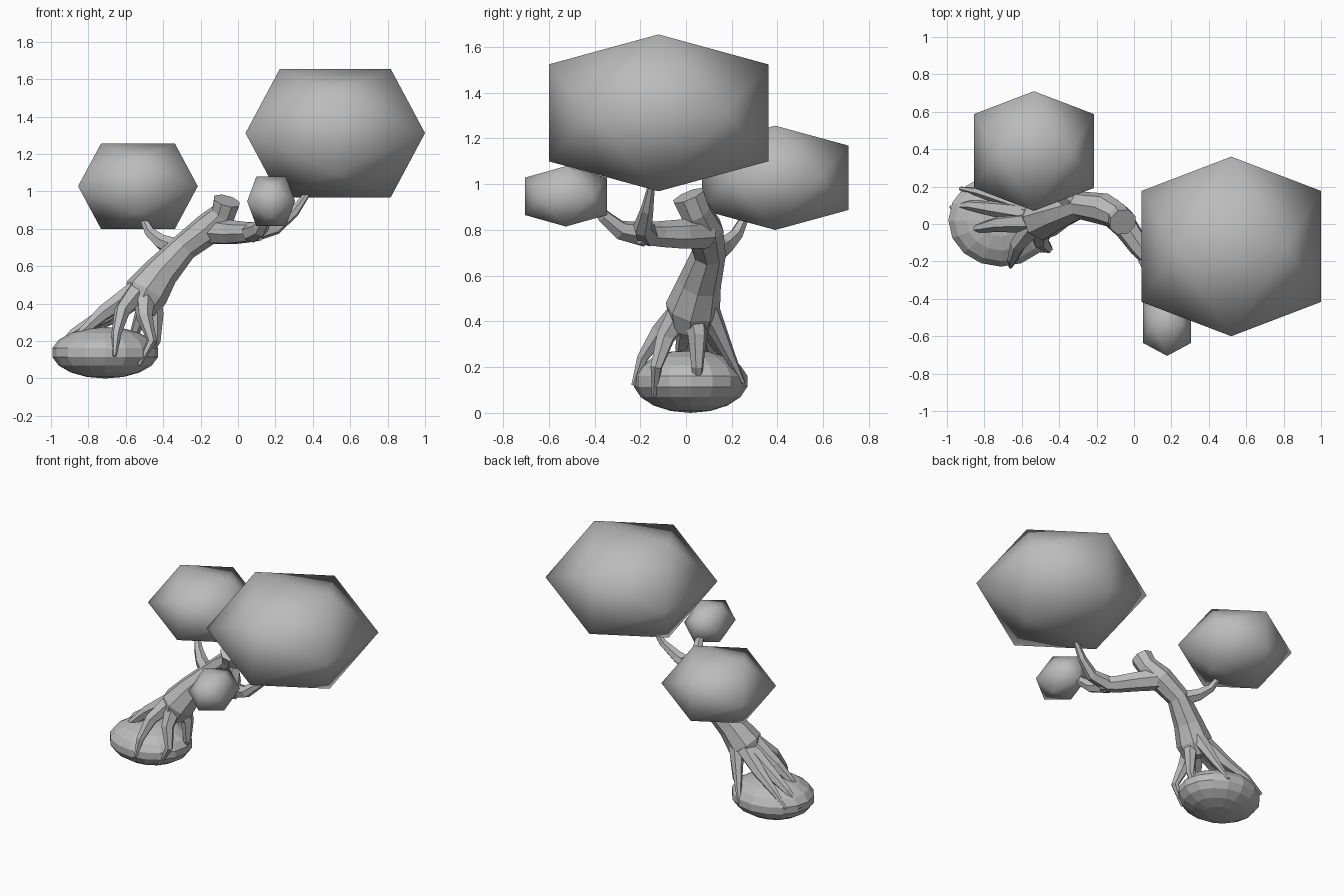
import bpy, bmesh, math
from mathutils import Vector, Matrix

default_cube = bpy.data.objects.get("Cube")
if default_cube:
    bpy.data.objects.remove(default_cube, do_unlink=True)

# One plain grey for everything
grey = bpy.data.materials.new("plain_grey")
grey.use_nodes = True
colour = (0.5, 0.5, 0.5, 1.0)
grey.diffuse_color = colour
grey.node_tree.nodes["Principled BSDF"].inputs["Base Color"].default_value = colour


def finish(name, bm, smooth=False):
    """Turn a bmesh into a named, coloured object."""
    bmesh.ops.recalc_face_normals(bm, faces=bm.faces)
    for face in bm.faces:
        face.smooth = smooth
    mesh = bpy.data.meshes.new(name)
    bm.to_mesh(mesh)
    bm.free()
    mesh.materials.append(grey)
    obj = bpy.data.objects.new(name, mesh)
    bpy.context.collection.objects.link(obj)
    return obj


def canopy(name, centre, half_size):
    """Icosahedron with its long edges facing the axes, stretched to a box."""
    bm = bmesh.new()
    inner = 2 / (1 + math.sqrt(5))
    for a in (-1, 1):
        for b in (-inner, inner):
            for corner in ((b, 0, a), (a, b, 0), (0, a, b)):
                place = [c + h * k for c, h, k in zip(centre, half_size, corner)]
                bm.verts.new(place)
    bmesh.ops.convex_hull(bm, input=bm.verts)
    return finish(name, bm, smooth=True)


def limb(name, points, radii, sides=6):
    """Faceted tube along a path, with a radius at each point."""
    bm = bmesh.new()
    path = [Vector(p) for p in points]
    last = len(path) - 1
    side = None
    rings = []
    for i, centre in enumerate(path):
        along = (path[min(i + 1, last)] - path[max(i - 1, 0)]).normalized()
        if side is None:
            side = along.orthogonal()
        side = (side - along * side.dot(along)).normalized()
        other = along.cross(side)
        ring = []
        for k in range(sides):
            angle = math.tau * k / sides
            offset = side * math.cos(angle) + other * math.sin(angle)
            ring.append(bm.verts.new(centre + offset * radii[i]))
        rings.append(ring)
    for lower, upper in zip(rings, rings[1:]):
        for k in range(sides):
            n = (k + 1) % sides
            bm.faces.new((lower[k], lower[n], upper[n], upper[k]))
    bm.faces.new(rings[0])
    bm.faces.new(rings[-1])
    return finish(name, bm)


def tapered(name, start, end, points, sides=6):
    """Limb whose radius shrinks evenly from start to end."""
    steps = len(points) - 1
    radii = [start + (end - start) * i / steps for i in range(steps + 1)]
    return limb(name, points, radii, sides)


# Foliage masses
canopy("large_canopy", (0.52, -0.12, 1.312), (0.48, 0.48, 0.343))
canopy("medium_canopy", (-0.535, 0.39, 1.028), (0.32, 0.32, 0.228))
canopy("small_canopy", (0.177, -0.525, 0.947), (0.128, 0.18, 0.132))

# Rock that the roots grip
bm = bmesh.new()
bmesh.ops.create_uvsphere(bm, u_segments=16, v_segments=9, radius=1)
shape = Matrix.Translation((-0.71, 0.02, 0.138)) @ Matrix.Diagonal((0.287, 0.252, 0.138, 1))
bmesh.ops.transform(bm, matrix=shape, verts=bm.verts)
finish("rock", bm)

# Leaning trunk ending in a cut stump
limb("trunk",
     [(-0.53, 0.02, 0.37), (-0.49, 0.03, 0.46), (-0.41, 0.06, 0.57),
      (-0.29, 0.1, 0.7), (-0.16, 0.08, 0.8), (-0.08, 0.04, 0.88), (-0.06, 0.01, 0.95)],
     [0.09, 0.12, 0.095, 0.075, 0.085, 0.07, 0.075], sides=8)

# Branches
tapered("main_branch", 0.075, 0.05,
        [(-0.14, 0.08, 0.79), (-0.04, -0.02, 0.78), (0.03, -0.12, 0.78), (0.11, -0.21, 0.785)], 7)
tapered("large_canopy_branch", 0.055, 0.015,
        [(0.07, -0.17, 0.78), (0.2, -0.19, 0.81), (0.3, -0.17, 0.89), (0.38, -0.15, 1.0)])
tapered("small_canopy_branch", 0.055, 0.02,
        [(0.07, -0.18, 0.78), (0.12, -0.29, 0.8), (0.15, -0.36, 0.86), (0.16, -0.41, 0.93)])
tapered("medium_canopy_branch", 0.055, 0.018,
        [(-0.31, 0.11, 0.69), (-0.41, 0.17, 0.73), (-0.47, 0.22, 0.78), (-0.51, 0.26, 0.86)])

# Roots spreading from the trunk base over the rock
roots = {
    "front": [(-0.54, -0.01, 0.46), (-0.62, -0.11, 0.36), (-0.65, -0.19, 0.24), (-0.66, -0.23, 0.12)],
    "front_left": [(-0.5, -0.02, 0.44), (-0.5, -0.09, 0.33), (-0.46, -0.13, 0.2), (-0.53, -0.14, 0.07)],
    "left": [(-0.47, 0.03, 0.46), (-0.44, 0.05, 0.34), (-0.44, 0.05, 0.2), (-0.49, 0.05, 0.09)],
    "right": [(-0.53, 0.01, 0.48), (-0.72, 0, 0.35), (-0.82, -0.02, 0.26), (-0.88, -0.03, 0.21)],
    "far_right": [(-0.52, 0.05, 0.45), (-0.74, 0.08, 0.32), (-0.88, 0.1, 0.24), (-0.98, 0.09, 0.14)],
    "back_right": [(-0.52, 0.08, 0.45), (-0.68, 0.13, 0.33), (-0.82, 0.17, 0.25), (-0.93, 0.19, 0.16)],
    "back": [(-0.46, 0.08, 0.48), (-0.5, 0.13, 0.38), (-0.55, 0.19, 0.25), (-0.6, 0.25, 0.13)],
}
for direction, points in roots.items():
    tapered(direction + "_root", 0.06, 0.01, points)
